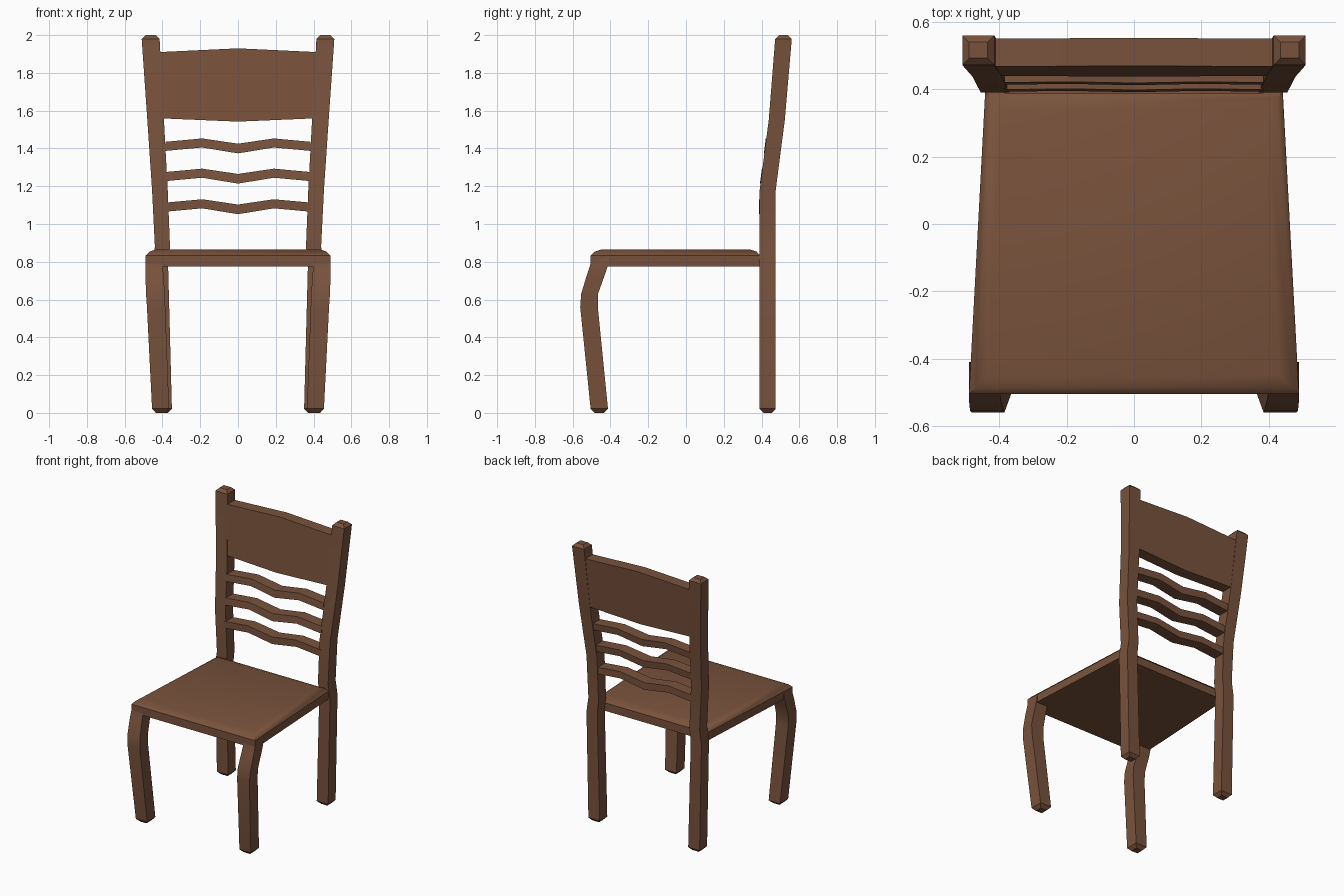
import bpy, bmesh, math

if "Cube" in bpy.data.objects:
    bpy.data.objects.remove(bpy.data.objects["Cube"])

wood = bpy.data.materials.new("brown_wood")
wood.diffuse_color = (0.19, 0.085, 0.045, 1)
wood.use_nodes = True
wood.node_tree.nodes["Principled BSDF"].inputs["Base Color"].default_value = wood.diffuse_color


def loft(name, rings, smooth=30):
    """Skin a list of equal-length point rings and cap both ends."""
    bm = bmesh.new()
    rows = [[bm.verts.new(p) for p in ring] for ring in rings]
    n = len(rows[0])
    for a, b in zip(rows, rows[1:]):
        for i in range(n):
            j = (i + 1) % n
            bm.faces.new((a[i], a[j], b[j], b[i]))
    bm.faces.new(rows[0][::-1])
    bm.faces.new(rows[-1])
    bmesh.ops.recalc_face_normals(bm, faces=bm.faces)
    me = bpy.data.meshes.new(name)
    bm.to_mesh(me)
    bm.free()
    me.materials.append(wood)
    ob = bpy.data.objects.new(name, me)
    bpy.context.collection.objects.link(ob)
    bpy.ops.object.select_all(action='DESELECT')
    ob.select_set(True)
    bpy.context.view_layer.objects.active = ob
    bpy.ops.object.shade_smooth_by_angle(angle=math.radians(smooth))
    return ob


def rect(s, x0, x1, y0, y1, z):
    return [(s * x0, y0, z), (s * x1, y0, z), (s * x1, y1, z), (s * x0, y1, z)]


def post_front(z):
    """Front y of the raked back posts at height z."""
    pts = [(0, .39), (1.18, .39), (1.55, .438), (2.0, .474)]
    for (za, ya), (zb, yb) in zip(pts, pts[1:]):
        if z <= zb:
            return ya + (yb - ya) * (z - za) / (zb - za)
    return pts[-1][1]


# Legs and back posts: inner x, outer x, front y, back y, z
front_leg = [(.385, .435, -.485, -.435, 0), (.365, .455, -.505, -.413, .022),
             (.385, .482, -.56, -.467, .56), (.387, .487, -.555, -.466, .63),
             (.395, .49, -.525, -.43, .73), (.398, .49, -.505, -.41, .79),
             (.40, .485, -.50, -.41, .83)]
back_post = [(.37, .42, .41, .455, 0), (.35, .44, .39, .475, .022),
             (.37, .455, .39, .475, .78), (.36, .44, .39, .475, .88),
             (.372, .455, .39, .475, 1.18), (.392, .48, .438, .523, 1.55),
             (.415, .51, .472, .56, 1.98), (.435, .49, .493, .54, 2.0)]
for side, s in (("left", -1), ("right", 1)):
    loft("front_leg_" + side, [rect(s, *r) for r in front_leg])
    loft("back_post_" + side, [rect(s, *r) for r in back_post])


# Seat: tapered slab with a softened top edge
def seat_ring(front_w, back_w, y0, y1, z):
    return [(-front_w, y0, z), (front_w, y0, z), (back_w, y1, z), (-back_w, y1, z)]


loft("seat", [seat_ring(.49, .442, -.505, .393, .775),
              seat_ring(.49, .442, -.505, .393, .832),
              seat_ring(.47, .425, -.485, .375, .853),
              seat_ring(.435, .393, -.45, .34, .865)], 40)


# Boards between the posts: profile stations (x, bottom z, top z)
def board(name, stations, inset=0.0):
    rings = []
    for x, lo, hi in stations:
        a, b = post_front(lo) + inset, post_front(hi) + inset
        d = .083
        rings.append([(x, a, lo), (x, a + d, lo), (x, b + d, hi), (x, b, hi)])
    return loft(name, rings, 10)


board("top_panel", [(-.42, 1.56, 1.91), (0, 1.542, 1.93), (.42, 1.56, 1.91)], .001)
for i, z in enumerate((1.065, 1.227, 1.387)):
    board(f"wavy_slat_{i + 1}",
          [(-.385, z, z + .048), (-.19, z + .018, z + .066), (0, z - .013, z + .038),
           (.19, z + .018, z + .066), (.385, z, z + .048)], -.003)
